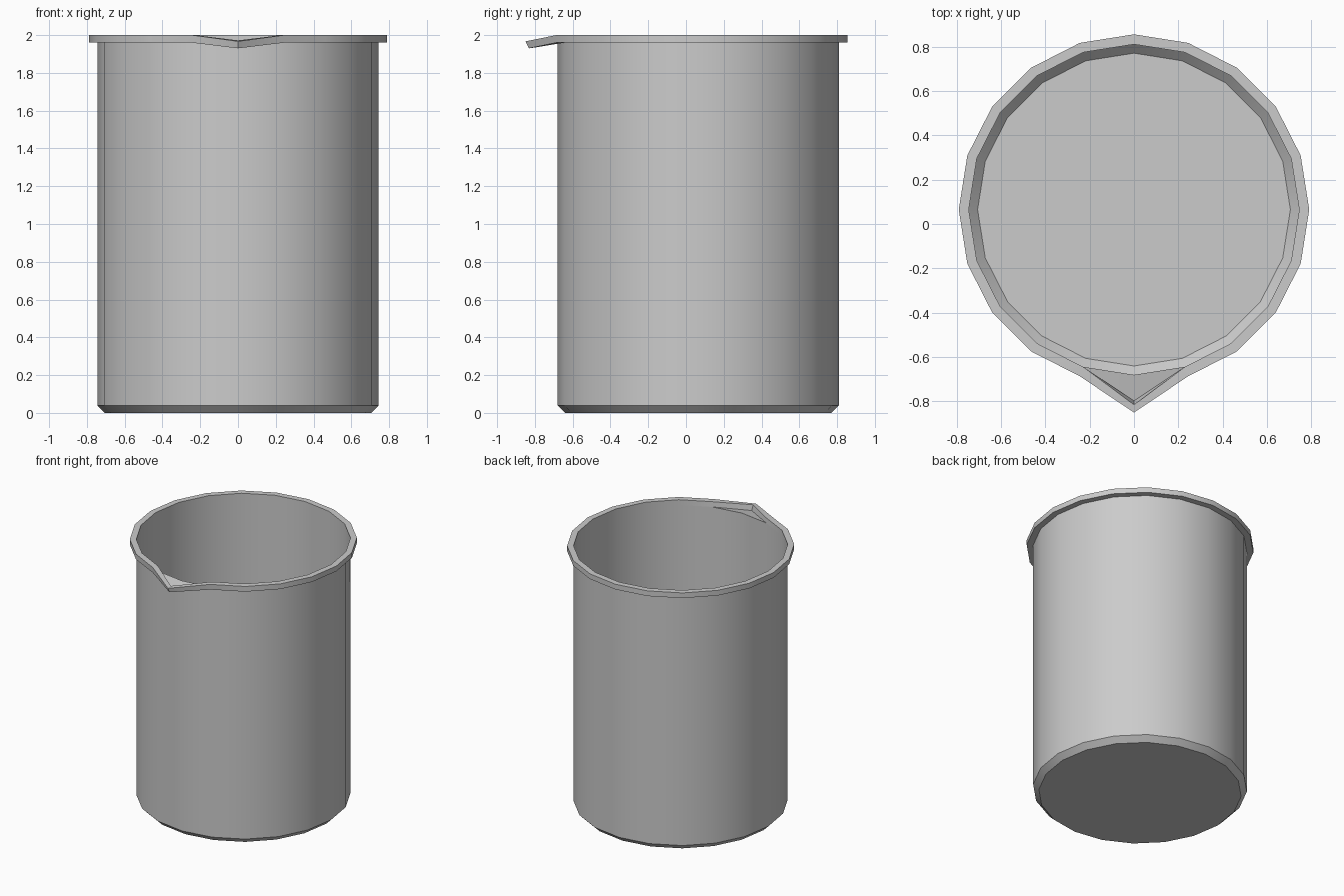
import bpy, bmesh, math

if "Cube" in bpy.data.objects:
    bpy.data.objects.remove(bpy.data.objects["Cube"])

N = 20        # sides
CY = 0.065    # axis offset, leaving room for the spout in front
bm = bmesh.new()


def ring(r, z, tip=None):
    """Ring of vertices starting at the front; tip moves the front one to (y, z)."""
    vs = []
    for i in range(N):
        a = -math.pi / 2 + 2 * math.pi * i / N
        vs.append(bm.verts.new((r * math.cos(a), CY + r * math.sin(a), z)))
    if tip:
        vs[0].co = (0, tip[0], tip[1])
    return vs


def bridge(a, b):
    for i in range(N):
        j = (i + 1) % N
        bm.faces.new((a[i], a[j], b[j], b[i]))


# thin-walled body with chamfered base
base = ring(0.705, 0)
foot = ring(0.745, 0.04)
neck = ring(0.745, 1.96)
bm.faces.new(base[::-1])
bridge(base, foot)
bridge(foot, neck)

# rim with a square section, front corner pulled out into the pouring spout
spout = bm.verts.new((0, -0.797, 1.935))
inner_low = [spout] + neck[1:]
inner_top = ring(0.745, 2.0, (-0.815, 1.972))
outer_top = ring(0.79, 2.0, (-0.85, 1.967))
outer_low = ring(0.79, 1.96, (-0.832, 1.93))
bridge(inner_low, outer_low)
bridge(outer_low, outer_top)
bridge(outer_top, inner_top)
bridge(inner_top, inner_low)

# spout floor
bm.faces.new((neck[0], neck[-1], spout))
bm.faces.new((neck[1], neck[0], spout))

me = bpy.data.meshes.new("beaker")
bm.to_mesh(me)
bm.free()
beaker = bpy.data.objects.new("beaker", me)
bpy.context.collection.objects.link(beaker)
bpy.context.view_layer.objects.active = beaker
beaker.select_set(True)
bpy.ops.object.shade_smooth_by_angle(angle=math.radians(30))
